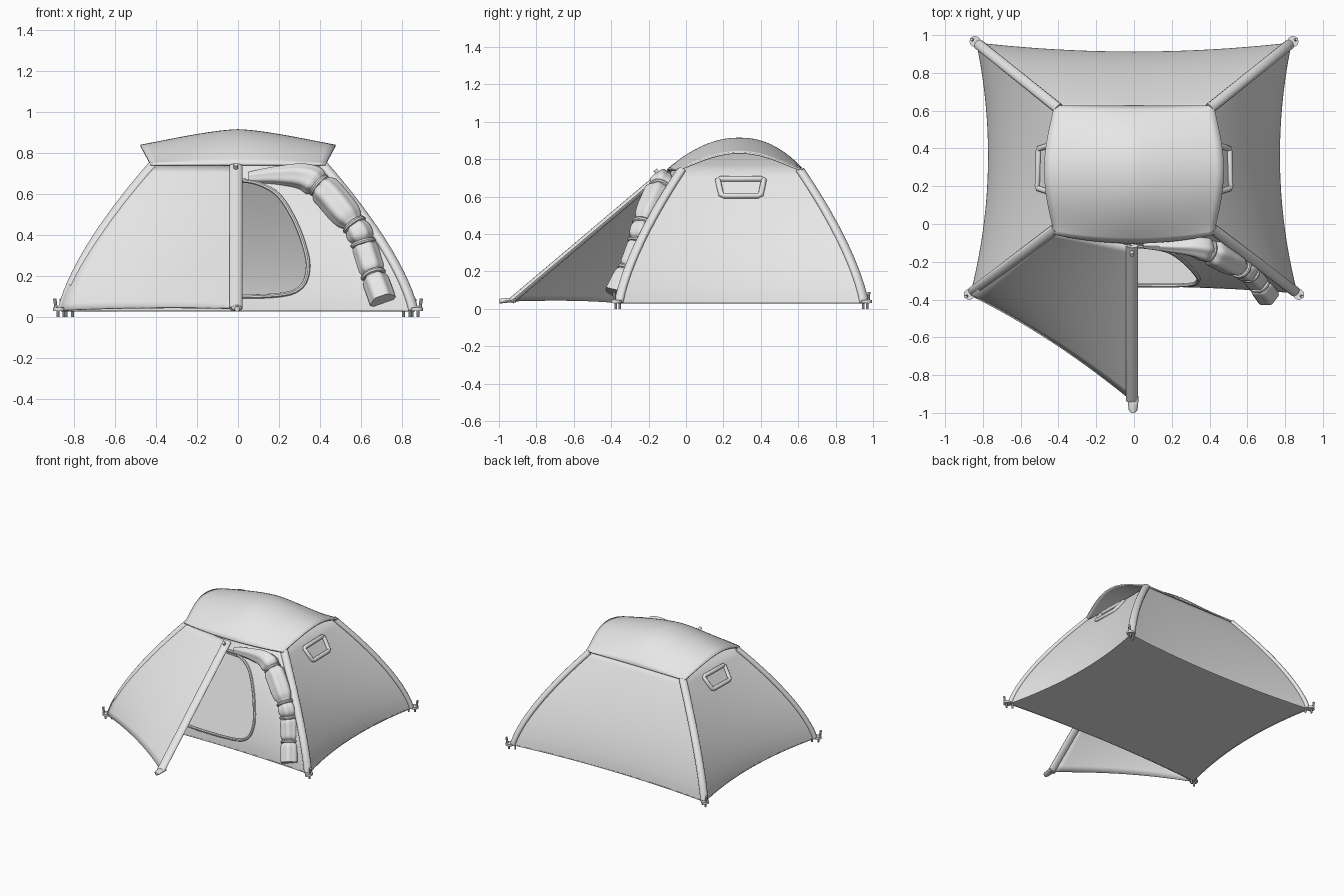
import bpy, bmesh, math
from mathutils import Vector as V

old = bpy.data.objects.get("Cube")
if old:
    bpy.data.objects.remove(old)

grey = bpy.data.materials.new("grey fabric")
grey.use_nodes = True
grey.diffuse_color = (0.8, 0.8, 0.8, 1)
grey.node_tree.nodes["Principled BSDF"].inputs["Base Color"].default_value = grey.diffuse_color
parts = []


def finish(name, bm):
    bmesh.ops.recalc_face_normals(bm, faces=bm.faces[:])
    me = bpy.data.meshes.new(name)
    bm.to_mesh(me)
    bm.free()
    me.materials.append(grey)
    ob = bpy.data.objects.new(name, me)
    bpy.context.collection.objects.link(ob)
    parts.append(ob)
    return ob


def loft(name, rings, wrap=True, caps=True, loop=False):
    """Skin a list of point rings with quads."""
    bm = bmesh.new()
    rows = [[bm.verts.new(p) for p in r] for r in rings]
    n = len(rows[0])
    for i in range(len(rows) if loop else len(rows) - 1):
        a, b = rows[i], rows[(i + 1) % len(rows)]
        for j in range(n if wrap else n - 1):
            k = (j + 1) % n
            bm.faces.new((a[j], a[k], b[k], b[j]))
    if caps and wrap and not loop:
        bm.faces.new(rows[0])
        bm.faces.new(rows[-1])
    return finish(name, bm)


def sweep(name, pts, size, ref, closed=False, folds=0, n=14):
    """Sweep an oval, optionally folded, section along a path."""
    pts = [V(p) for p in pts]
    m, rings = len(pts), []
    for i, p in enumerate(pts):
        a = pts[(i - 1) % m] if closed else pts[max(i - 1, 0)]
        b = pts[(i + 1) % m] if closed else pts[min(i + 1, m - 1)]
        tan = (b - a).normalized()
        side = tan.cross(V(ref)).normalized()
        nor = side.cross(tan)
        w, h = size(i / (m - 1)) if callable(size) else size
        ring = []
        for j in range(n):
            t = 2 * math.pi * j / n
            f = 1 + folds * math.cos(6 * t)
            ring.append(p + side * w * f * math.cos(t) + nor * h * f * math.sin(t))
        rings.append(ring)
    return loft(name, rings, loop=closed)


def plate(name, pts, depth):
    """Extrude an outline into a slab."""
    bm = bmesh.new()
    face = bm.faces.new([bm.verts.new(p) for p in pts])
    ext = bmesh.ops.extrude_face_region(bm, geom=[face])["geom"]
    bmesh.ops.translate(bm, vec=depth, verts=[g for g in ext if isinstance(g, bmesh.types.BMVert)])
    return finish(name, bm)


def rod(name, a, b, r, sides=12):
    a, b = V(a), V(b)
    ref = (1, 0, 0) if abs((b - a).normalized().x) < 0.9 else (0, 1, 0)
    return sweep(name, [a, b], (r, r), ref, n=sides)


def smooth(pts, k, closed=False):
    """Catmull-Rom curve through the points."""
    pts, out = [V(p) for p in pts], []
    m = len(pts)
    for i in range(m if closed else m - 1):
        q = [pts[(i + d) % m] if closed else pts[min(max(i + d, 0), m - 1)] for d in (-1, 0, 1, 2)]
        for j in range(k):
            t = j / k
            out.append(0.5 * (2 * q[1] + (q[2] - q[0]) * t + (2 * q[0] - 5 * q[1] + 4 * q[2] - q[3]) * t ** 2
                              + (3 * q[1] - q[0] - 3 * q[2] + q[3]) * t ** 3))
    return out if closed else out + [pts[-1]]


def solidify(ob, thick, offset):
    mod = ob.modifiers.new("thickness", 'SOLIDIFY')
    mod.thickness, mod.offset = thick, offset


# Shape of the shell: spread of the corners by height, and bowed walls between them
EAVE = 0.74
CORNERS = [(-1, -1), (1, -1), (1, 1), (-1, 1)]
OUT = [V((0, -1, 0)), V((1, 0, 0)), V((0, 1, 0)), V((-1, 0, 0))]
BOW = [(-0.04, 0.05), (-0.08, -0.01), (-0.05, 0), (-0.08, -0.01)]


def spread(z):
    return 0.87 * (1 - 0.8 * z ** 1.45)


def corner(k, s, z):
    sx, sy = CORNERS[k % 4]
    back = sy > 0
    return V((sx * s * (0.965 if back else 1), 0.29 + sy * s * (0.775 if back else 0.76), z))


def wall(k, u, z, s=None):
    s = spread(z) if s is None else s
    lo, hi = BOW[k]
    bow = lo + (hi - lo) * min(z / EAVE, 1)
    if z > EAVE:
        bow *= s / 0.42
    p = corner(k, s, z).lerp(corner(k + 1, s, z), (1 + u) / 2)
    return p + OUT[k] * bow * (1 - u * u)


def shell_ring(z, s=None, n=20):
    return [wall(k, 2 * j / n - 1, z, s) for k in range(4) for j in range(n)]


# Tent body with a doorway cut through the front wall
rings = [shell_ring(0.03 + (EAVE - 0.03) * i / 18) for i in range(19)]
rings += [shell_ring(z, s) for s, z in ((0.33, 0.77), (0.18, 0.83), (0.03, 0.85))]
body = loft("tent_body", rings, caps=False)
solidify(body, 0.01, -1)

half = [(0.1, 0.65), (0.2, 0.59), (0.28, 0.46), (0.33, 0.32), (0.34, 0.23), (0.31, 0.15), (0.22, 0.11)]
outline = [(0, 0.665)] + half + [(0, 0.1)] + [(-x, z) for x, z in reversed(half)]
door = smooth([(x, 0, z) for x, z in outline], 4, closed=True)
cutter = plate("door_cutter", [(p.x, -0.6, p.z) for p in door], (0, 0.65, 0))
cutter.hide_render = True
mod = body.modifiers.new("doorway", 'BOOLEAN')
mod.operation, mod.solver, mod.object = 'DIFFERENCE', 'EXACT', cutter
bpy.context.view_layer.objects.active = body
for m in list(body.modifiers):
    bpy.ops.object.modifier_apply(modifier=m.name)
parts.remove(cutter)
bpy.data.objects.remove(cutter)

sweep("door_piping", [wall(0, p.x / spread(p.z), p.z) for p in door], (0.011, 0.011), (0, -1, 0.35), True, n=8)
plate("groundsheet", shell_ring(0.03), (0, 0, 0.008))

# Roof cap with raised side vents
grid, N = [], 28
for i in range(N + 1):
    v = 2 * i / N - 1
    row = []
    for j in range(N + 1):
        u = 2 * j / N - 1
        w = abs(u) ** 1.5
        arch = max(1 - v * v, 0) ** 1.4
        x = u * (0.425 + 0.05 * arch * u * u)
        y = 0.285 + 0.34 * v - 0.045 * (1 - u * u) * max(0, -v) ** 2
        z = 0.742 + (1 - w) * 0.168 * (1 - abs(v) ** 2.2) + w * 0.092 * arch
        row.append((x, y, z))
    grid.append(row)
solidify(loft("roof_cap", grid, wrap=False), 0.01, 0)

# Pole sleeves, corner tabs and pegs
for k, (sx, sy) in enumerate(CORNERS):
    tag = ("back" if sy > 0 else "front") + ("_left" if sx > 0 else "_right")
    zs = [0.035 + (EAVE - 0.035) * i / 16 for i in range(17)]
    sweep("pole_sleeve_" + tag, [corner(k, spread(z) * 0.988, z) for z in zs], (0.028, 0.02), (sx, sy, 0.8))
    foot = corner(k, 0.872, 0.03)
    foot.y = min(foot.y, 0.97)
    rod("corner_tab_" + tag, foot, foot + V((0, 0, 0.016)), 0.029, 16)
    tip = foot + V((sx * 0.012, sy * 0.008, 0))
    rod("peg_" + tag, tip, tip + V((sx * 0.008, sy * 0.004, 0.06)), 0.008, 8)
    for d in (-0.035, 0.005):
        a = foot + V((sx * d, sy * d * 0.5, 0.01))
        rod("peg_spike_" + tag, a, (a.x, a.y, 0), 0.007, 8)

# Pitched half of the porch with its edge strip and ground tab
top, low = V((-0.01, -0.115, 0.735)), V((-0.01, -0.935, 0.042))
rows = []
for i in range(21):
    t = i / 20
    a = corner(0, spread(0.032 + 0.705 * t), 0.032 + 0.705 * t) + V((0, -0.008, 0))
    b = low.lerp(top, t)
    row = []
    for j in range(17):
        u = j / 16
        sag = 4 * u * (1 - u) * (1 - t)
        row.append(a.lerp(b, u) + V((0, 0.035 * sag, 0.008 * sag)))
    rows.append(row)
solidify(loft("porch_panel", rows, wrap=False), 0.008, 0)
sweep("porch_strip", [low.lerp(top, i / 6) for i in range(7)], (0.032, 0.017), (0, -0.69, 0.82), n=12)
rod("porch_strip_button", top + V((0, -0.035, -0.01)), top + V((0, -0.05, 0.008)), 0.011)
tab = [(-0.005, -0.91, 0.046), (-0.005, -0.95, 0.046), (-0.005, -0.985, 0.042), (-0.005, -0.998, 0.04)]
sweep("porch_tab", tab, lambda t: (0.028 - 0.016 * t ** 3, 0.013), (0, 0, 1))

# Rolled up half of the porch, tied with bands
path = [(0.05, -0.115, 0.68), (0.2, -0.12, 0.69), (0.33, -0.125, 0.68), (0.42, -0.15, 0.62), (0.5, -0.19, 0.53),
        (0.58, -0.235, 0.43), (0.615, -0.255, 0.34), (0.65, -0.295, 0.23), (0.68, -0.34, 0.15), (0.705, -0.375, 0.08)]
bands = (2.7, 4.75, 5.75, 7.3)


def roll_size(t):
    i = t * (len(path) - 1)
    r = 0.024 + 0.05 * min(i / 2.5, 1) - 0.012 * max(0, min(i - 4, 1))
    r *= 1 - 0.3 * sum(math.exp(-((i - b) / 0.2) ** 2) for b in bands)
    return r, r * (0.6 + 0.4 * min(i / 3, 1))


roll = smooth(path, 10)
sweep("rolled_door", roll, roll_size, (0, -1, 0), folds=0.06, n=36)
for b in bands:
    i = round(b * 10)
    tan = (roll[i + 1] - roll[i - 1]).normalized()
    bpy.ops.mesh.primitive_torus_add(major_segments=24, minor_segments=8, major_radius=0.052, minor_radius=0.012,
                                     location=roll[i], rotation=tan.to_track_quat('Z', 'Y').to_euler())
    band = bpy.context.object
    band.name = "roll_band"
    band.data.materials.append(grey)
    parts.append(band)

# Framed vents high on both side walls
for k, name in ((1, "left"), (3, "right")):
    sx = OUT[k].x
    frame = []
    for dy, z in ((-0.125, 0.695), (0.125, 0.695), (0.105, 0.605), (-0.105, 0.605)):
        u = sx * dy / (spread(z) * 0.77)
        frame.append(wall(k, u, z) + V((sx * 0.006, 0, 0)))
    edge = [frame[i].lerp(frame[(i + 1) % 4], f) for i in range(4) for f in (0.06, 0.5, 0.94)]
    sweep("vent_frame_" + name, edge, (0.015, 0.014), (sx, 0, 0.5), True, n=10)

bpy.ops.object.select_all(action='DESELECT')
for ob in parts:
    ob.select_set(True)
bpy.context.view_layer.objects.active = body
bpy.ops.object.shade_smooth_by_angle(angle=math.radians(40))
